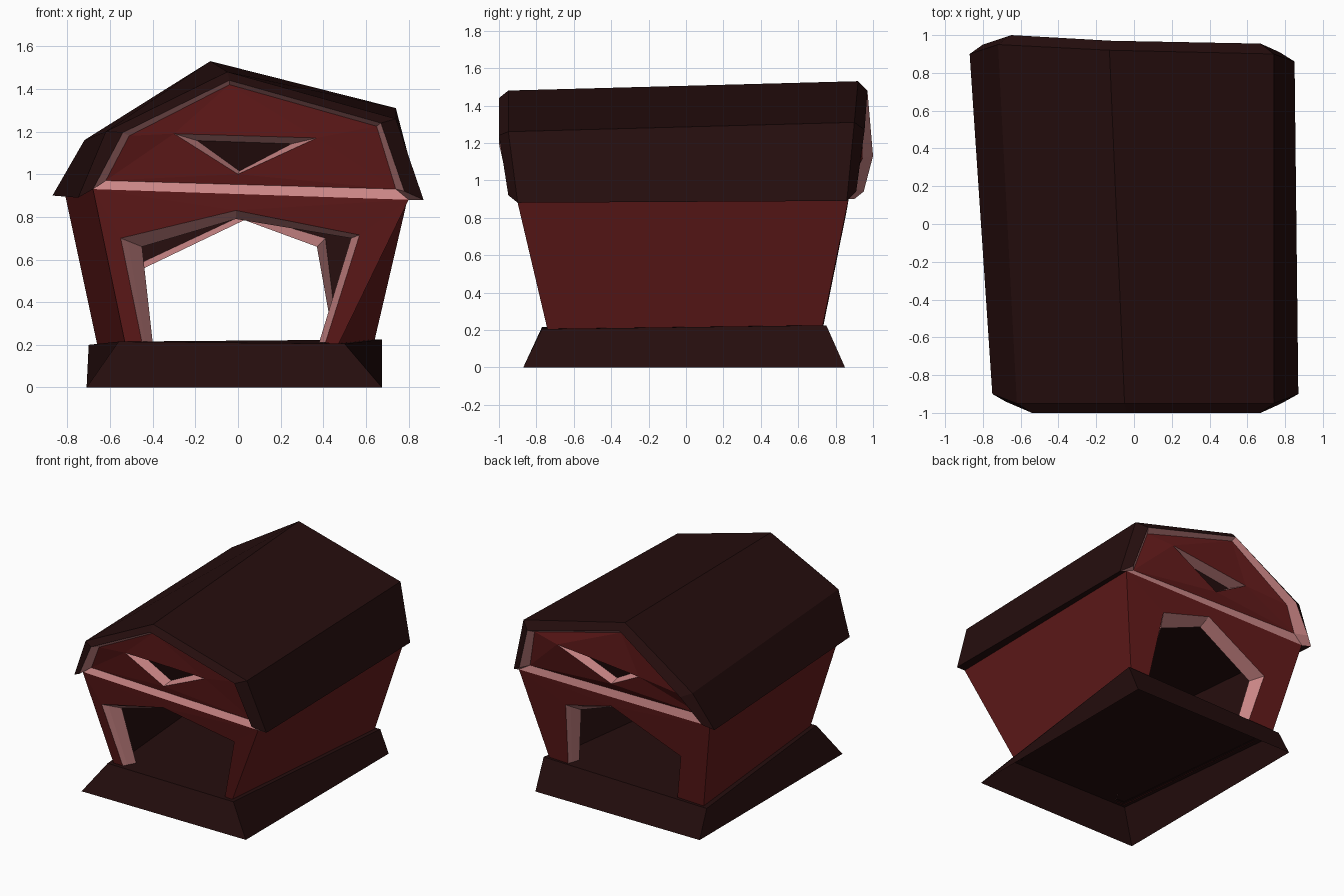
import bpy, bmesh

if "Cube" in bpy.data.objects:
    bpy.data.objects.remove(bpy.data.objects["Cube"])


def material(name, rgb):
    m = bpy.data.materials.new(name)
    m.diffuse_color = (*rgb, 1)
    m.use_nodes = True
    m.node_tree.nodes["Principled BSDF"].inputs["Base Color"].default_value = m.diffuse_color
    return m


RED = material("red_boards", (0.13, 0.011, 0.011))
DARK = material("dark_brown", (0.018, 0.004, 0.004))
PINK = material("pale_trim", (0.6, 0.24, 0.24))


def build(name, mat, faces):
    """Make one flat-shaded object from a list of point loops."""
    bm = bmesh.new()
    for pts in faces:
        bm.faces.new([bm.verts.new(p) for p in pts])
    bmesh.ops.remove_doubles(bm, verts=bm.verts, dist=0.0005)
    bmesh.ops.recalc_face_normals(bm, faces=bm.faces)
    me = bpy.data.meshes.new(name)
    bm.to_mesh(me)
    bm.free()
    me.materials.append(mat)
    ob = bpy.data.objects.new(name, me)
    bpy.context.collection.objects.link(ob)
    return ob


def bridge(a, b, closed=False):
    """Quads between two matching loops."""
    n = len(a)
    return [[a[i], a[(i + 1) % n], b[(i + 1) % n], b[i]]
            for i in range(n if closed else n - 1)]


def door_panel(corners, door):
    """End wall (bottom L, top L, top R, bottom R) around a five point doorway."""
    bl, tl, tr, br = corners
    d0, d1, d2, d3, d4 = door
    return [[bl, tl, d1, d0], [tl, d2, d1], [tl, tr, d2], [tr, d3, d2], [tr, br, d4, d3]]


def window_panel(gable, win):
    """Gable (eave, knee, peak, knee, eave) around a triangular window."""
    e0, k0, p, k1, e1 = gable
    wl, wr, wb = win
    return [[e0, k0, wl], [k0, p, wl], [p, wr, wl], [p, k1, wr], [k1, e1, wr],
            [e0, wl, wb], [e0, wb, e1], [e1, wb, wr]]


# Plinth: flared skirt, open below, with a floor on top
foot = [(-.71, -.87, 0), (.675, -.87, 0), (.675, .85, 0), (-.71, .85, 0)]
deck = [(-.56, -.77, .215), (.50, -.77, .205), (.675, .75, .225), (-.70, .75, .2)]
build("base", DARK, bridge(foot, deck, True))
build("floor", DARK, [deck])

# Wall corners, outside: front left, front right, back right, back left
low = [(-.53, -.74, .21), (.47, -.74, .20), (.64, .73, .22), (-.66, .73, .20)]
high = [(-.68, -.90, .93), (.80, -.90, .88), (.80, .87, .905), (-.81, .87, .90)]


def inset(loop):
    return [(x - .025 * (1 if x > 0 else -1), y - .03 * (1 if y > 0 else -1), z) for x, y, z in loop]


low_in, high_in = inset(low), inset(high)


def wall_y(z, side):
    t = (z - .2) / .69
    return -.74 - .16 * t if side < 0 else .73 + .14 * t


# Doorways in x, z: outline on the wall, then the inner end of the reveal
doors = {-1: ([(-.45, .21), (-.55, .70), (-.01, .83), (.57, .715), (.41, .21)],
              [(-.40, .21), (-.45, .66), (-.01, .79), (.53, .70), (.38, .21)]),
         1: ([(-.44, .21), (-.52, .57), (.03, .825), (.43, .72), (.48, .21)],
             [(-.40, .21), (-.46, .55), (.03, .785), (.37, .66), (.45, .21)])}
outer_faces = [[low[a], low[b], high[b], high[a]] for a, b in ((1, 2), (3, 0))]
inner_faces = [[low_in[a], low_in[b], high_in[b], high_in[a]] for a, b in ((1, 2), (3, 0))]
inner_faces.append(high_in)
reveals = []
for side, (outline, inner) in doors.items():
    l, r = (0, 1) if side < 0 else (3, 2)
    outside = [(x, wall_y(z, side), z) for x, z in outline]
    inside = [(x, wall_y(z, side) - side * .09, z) for x, z in inner]
    # The dark lining meets the reveal a third of the way in
    lining = [tuple(p + (q - p) / 3 for p, q in zip(a, b)) for a, b in zip(outside, inside)]
    outer_faces += door_panel([low[l], high[l], high[r], low[r]], outside)
    inner_faces += door_panel([low_in[l], high_in[l], high_in[r], low_in[r]], lining)
    reveals += bridge(outside, lining) + bridge(lining, inside)
build("walls", RED, outer_faces)
build("wall_lining", DARK, inner_faces)
build("door_reveals", PINK, reveals)

# Roof: outer edge and bevelled rim at each end, left eave to right eave
front_edge = [(-.75, -.90, .89), (-.62, -.95, 1.20), (-.05, -.95, 1.48), (.74, -.95, 1.26), (.87, -.90, .88)]
front_rim = [(-.68, -.94, .93), (-.54, -1, 1.195), (-.04, -1, 1.44), (.67, -1, 1.24), (.78, -.95, .92)]
back_edge = [(-.87, .90, .90), (-.72, .95, 1.16), (-.13, .92, 1.53), (.74, .90, 1.31), (.85, .86, .89)]
back_rim = [(-.80, .95, .94), (-.65, 1, 1.13), (-.12, .97, 1.48), (.67, .955, 1.27), (.77, .91, .94)]
roof = bridge(front_edge, back_edge) + bridge(front_edge, front_rim) + bridge(back_edge, back_rim)
# Eave undersides back to the wall tops
roof += [[front_edge[0], back_edge[0], high[3], high[0]],
         [front_edge[4], back_edge[4], high[2], high[1]]]
build("roof", DARK, roof)

# Gables, set back inside the roof rim, with blind triangular windows
front_gable = [(-.62, -.88, .97), (-.51, -.945, 1.18), (-.04, -.96, 1.42), (.65, -.945, 1.225), (.74, -.88, .93)]
back_gable = [(-.74, .87, .97), (-.61, .945, 1.12), (-.11, .94, 1.455), (.64, .91, 1.25), (.72, .85, .95)]
ends = [(-1, front_rim, front_edge, front_gable, high[0], high[1],
         [(-.30, 1.19), (.37, 1.17), (0, 1.0)]),
        (1, back_rim, back_edge, back_gable, high[3], high[2],
         [(-.25, 1.15), (.43, 1.22), (0, 1.02)])]
gables, trim, recess, glass = [], [], [], []
for side, rim, edge, gable, wl, wr, win in ends:
    opening = [(x, side * (.885 + .2 * (z - .95)), z) for x, z in win]
    cx, cz = .02, sum(z for x, z in win) / 3
    back = [(cx + (x - cx) * .66, y - side * .08, cz + (z - cz) * .75 - .015) for x, y, z in opening]
    gables += window_panel(gable, opening)
    trim += bridge(rim, gable)
    # Sloping ledge between gable and wall, with its end returns at the eaves
    trim += [[gable[0], gable[4], wr, wl],
             [edge[0], rim[0], gable[0], wl], [edge[4], rim[4], gable[4], wr]]
    recess += bridge(opening, back, True)
    glass.append(back)
build("gables", RED, gables)
build("gable_trim", PINK, trim)
build("window_reveals", PINK, recess)
build("window_backs", DARK, glass)
